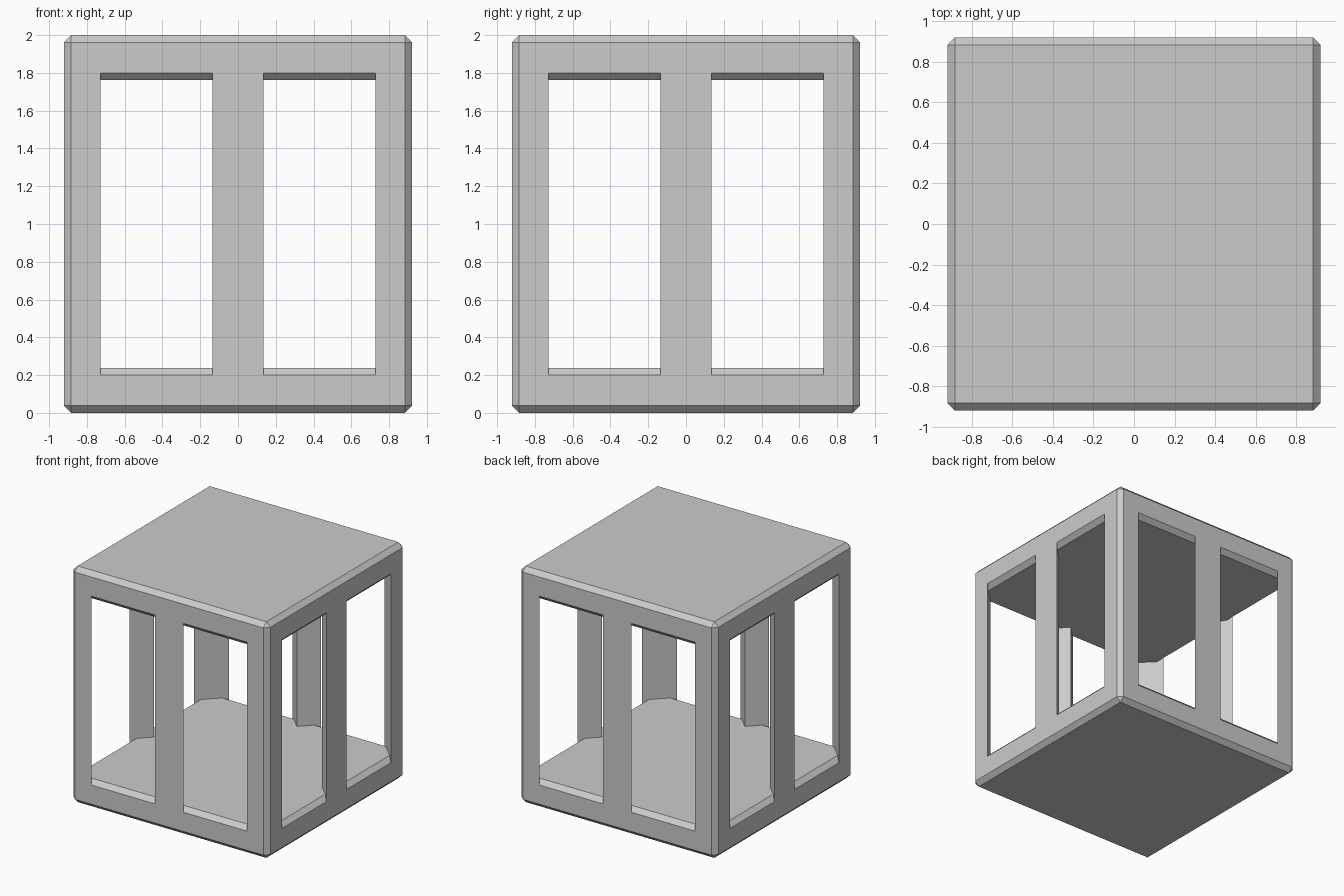
import bpy, bmesh, math
from mathutils import Matrix

if "Cube" in bpy.data.objects:
    bpy.data.objects.remove(bpy.data.objects["Cube"])

H = 0.922      # half width of the cage
C = 0.038      # chamfer size
SLAB = 0.238   # slab thickness
Z0, Z1 = SLAB - C, 2 - SLAB + C   # posts run between the slab chamfers
WIN = 0.728    # outer edge of each window
MID = 0.134    # half width of a middle post


def finish(name, bm):
    bmesh.ops.recalc_face_normals(bm, faces=bm.faces[:])
    me = bpy.data.meshes.new(name)
    bm.to_mesh(me)
    bm.free()
    ob = bpy.data.objects.new(name, me)
    bpy.context.collection.objects.link(ob)


def slab(name, z):
    bm = bmesh.new()
    bmesh.ops.create_cube(bm, size=1, matrix=Matrix.Translation((0, 0, z))
                          @ Matrix.Diagonal((2 * H, 2 * H, SLAB, 1)))
    bmesh.ops.bevel(bm, geom=bm.edges[:], offset=C, offset_type='OFFSET',
                    segments=1, profile=0.5, affect='EDGES')
    finish(name, bm)


def post(name, outline, turn):
    bm = bmesh.new()
    face = bm.faces.new([bm.verts.new((x, y, Z0)) for x, y in outline])
    ext = bmesh.ops.extrude_face_region(bm, geom=[face], use_keep_orig=True)
    top = [v for v in ext['geom'] if isinstance(v, bmesh.types.BMVert)]
    bmesh.ops.translate(bm, verts=top, vec=(0, 0, Z1 - Z0))
    bm.transform(Matrix.Rotation(turn * math.pi / 2, 4, 'Z'))
    finish(name, bm)


# Floor and roof slabs with chamfered edges
slab("floor_slab", SLAB / 2)
slab("roof_slab", 2 - SLAB / 2)

# Triangular middle posts pointing inward, and corner posts with a diagonal inner face
middle = [(-MID, -H), (MID, -H), (0, -H + MID)]
corner = [(WIN, -H), (H - C, -H), (H, -H + C), (H, -WIN)]
for i, (side, place) in enumerate([("front", "front_right"), ("right", "back_right"),
                                   ("back", "back_left"), ("left", "front_left")]):
    post(side + "_middle_post", middle, i)
    post(place + "_corner_post", corner, i)
